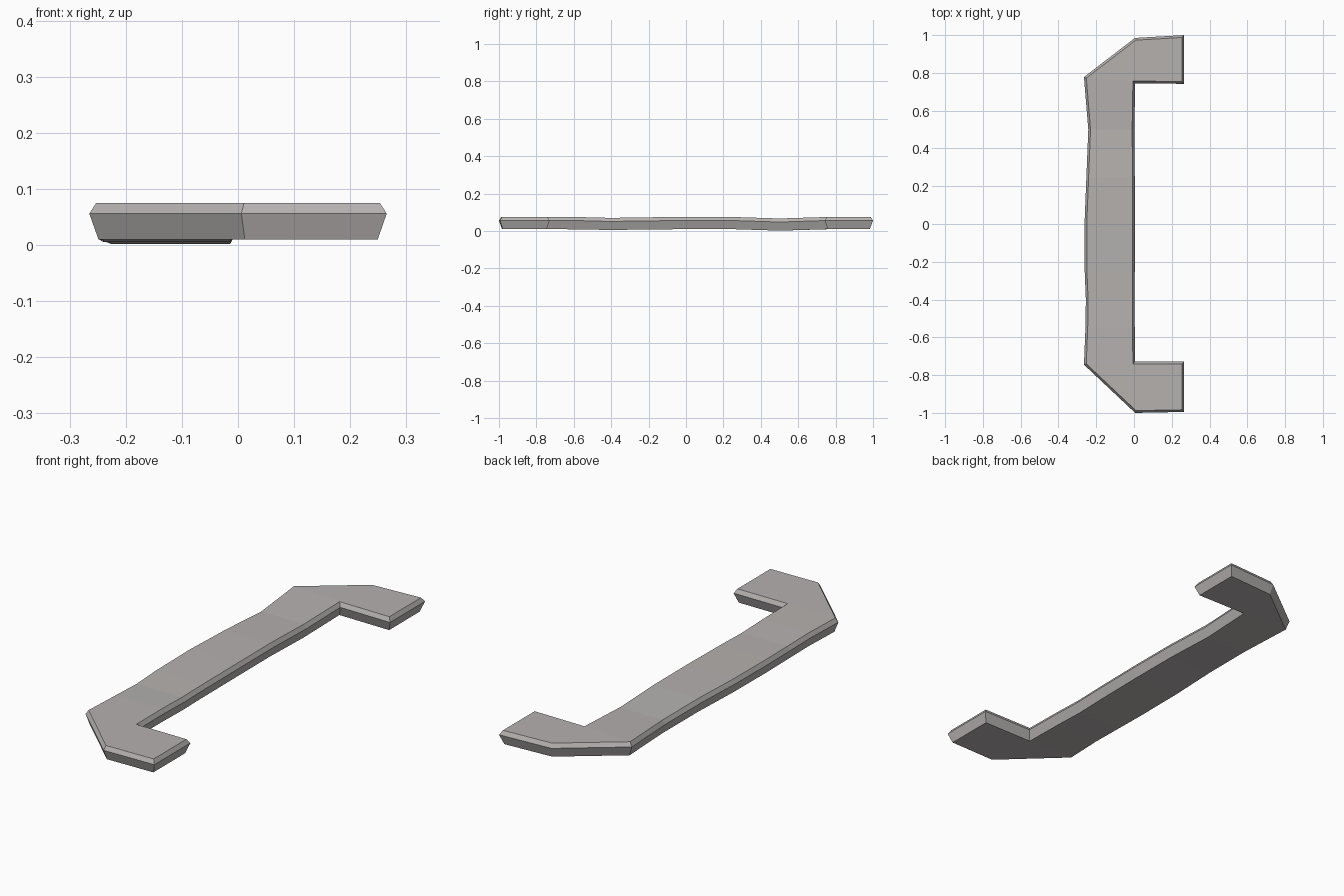
import bpy, bmesh
from mathutils import Vector

if "Cube" in bpy.data.objects:
    bpy.data.objects.remove(bpy.data.objects["Cube"])

# Shaft stations: y, outer x, inner x, height shift (slightly warped, hand-hewn)
shaft = [(0.5, -0.242, 0.002, -0.008), (0.25, -0.252, 0.004, 0.0),
         (0.0, -0.262, 0.005, 0.0), (-0.25, -0.261, 0.004, -0.002),
         (-0.4, -0.255, 0.003, -0.005), (-0.55, -0.257, 0.004, -0.001)]

# Counter-clockwise outline at the widest level
outer = [(0.265, 1.0, 0), (0.005, 0.985, 0), (-0.265, 0.778, 0)]
outer += [(xo, y, dz) for y, xo, xi, dz in shaft]
outer += [(-0.265, -0.745, 0), (0.006, -1.0, 0), (0.265, -0.995, 0)]
inner = [(0.265, 0.742, 0), (0.006, 0.745, 0), (0.006, 0.745, 0)]
inner += [(xi, y, dz) for y, xo, xi, dz in shaft]
inner += [(0.006, -0.729, 0), (0.006, -0.729, 0), (0.265, -0.729, 0)]

outline = []
for p in outer + inner[::-1]:
    if p not in outline:
        outline.append(p)
n = len(outline)


def inset(i, d):
    """Mitred inset of an outline point by distance d."""
    p, c, q = (Vector(outline[k % n][:2]) for k in (i - 1, i, i + 1))
    a, b = (c - p).normalized(), (q - c).normalized()
    na, nb = Vector((-a.y, a.x)), Vector((-b.y, b.x))
    return c + (na + nb) * d / (1 + na.dot(nb))


# Bevelled loops: bottom, widest level, top
bm = bmesh.new()
loops = []
for z, d in ((0.010, 0.016), (0.056, 0.0), (0.075, 0.012)):
    ring = []
    for i in range(n):
        x, y = inset(i, d)
        ring.append(bm.verts.new((x, y, z + outline[i][2])))
    loops.append(ring)
for lo, hi in zip(loops, loops[1:]):
    for i in range(n):
        j = (i + 1) % n
        bm.faces.new((lo[i], lo[j], hi[j], hi[i]))

# Top and bottom: strips joining the outer edge to the inner edge
for ring in (loops[0], loops[2]):
    for k in range(len(outer) - 1):
        corners = [outer[k], outer[k + 1], inner[k + 1], inner[k]]
        ids = list(dict.fromkeys(outline.index(c) for c in corners))
        bm.faces.new([ring[i] for i in ids])
bmesh.ops.recalc_face_normals(bm, faces=bm.faces)

mesh = bpy.data.meshes.new("handle")
bm.to_mesh(mesh)
bm.free()
obj = bpy.data.objects.new("handle", mesh)
bpy.context.collection.objects.link(obj)

mat = bpy.data.materials.new("warm grey")
mat.diffuse_color = (0.46, 0.44, 0.43, 1)
mat.use_nodes = True
mat.node_tree.nodes["Principled BSDF"].inputs["Base Color"].default_value = mat.diffuse_color
mesh.materials.append(mat)
